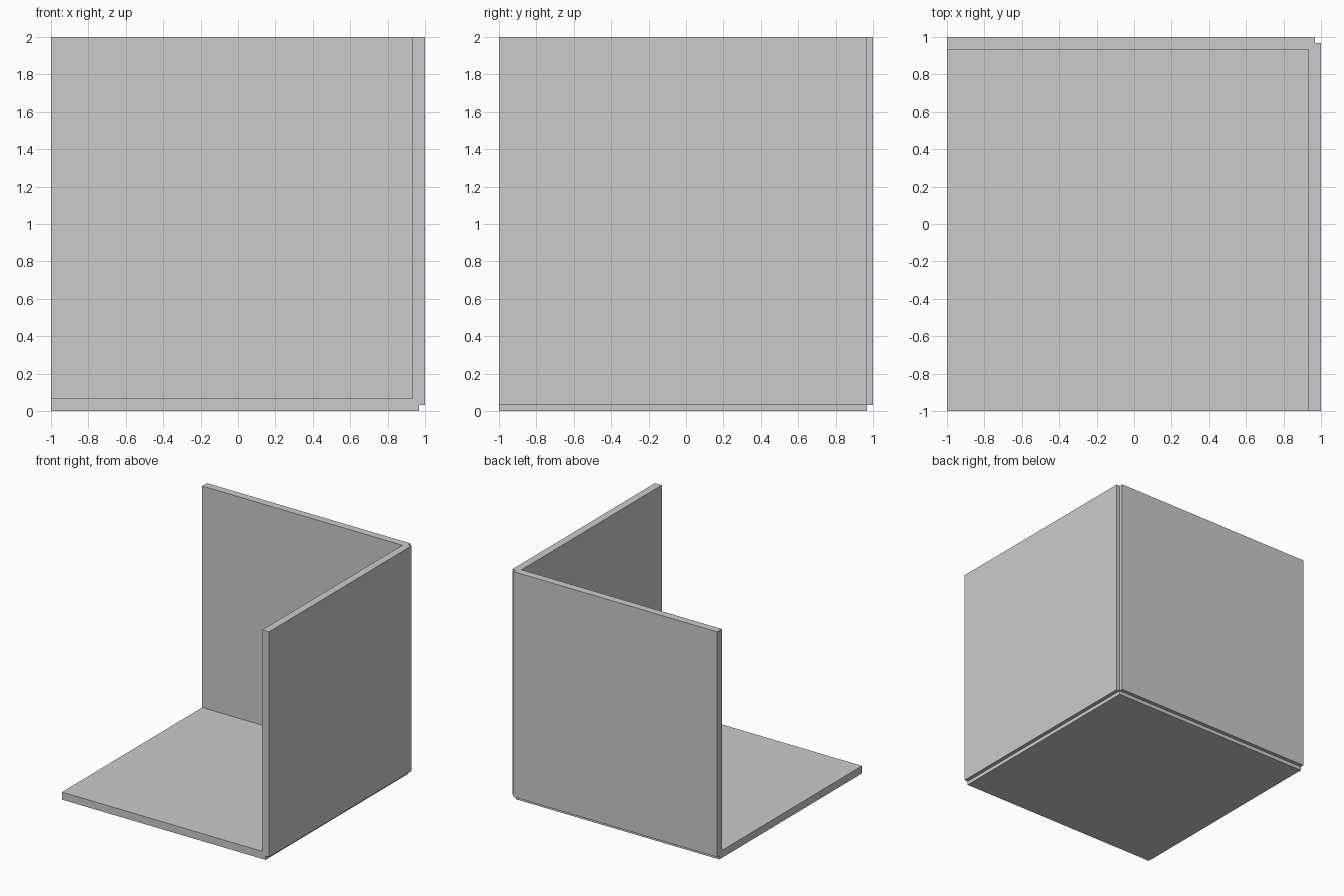
import bpy
import bmesh
from mathutils import Vector

if "Cube" in bpy.data.objects:
    bpy.data.objects.remove(bpy.data.objects["Cube"])

T = 0.066        # panel thickness
E = 1 - T / 2    # panels stop half a thickness short, leaving the stepped seams


def panel(name, lo, hi):
    lo, hi = Vector(lo), Vector(hi)
    bm = bmesh.new()
    bmesh.ops.create_cube(bm, size=1)
    bmesh.ops.scale(bm, vec=hi - lo, verts=bm.verts)
    bmesh.ops.translate(bm, vec=(lo + hi) / 2, verts=bm.verts)
    mesh = bpy.data.meshes.new(name)
    bm.to_mesh(mesh)
    bm.free()
    obj = bpy.data.objects.new(name, mesh)
    bpy.context.collection.objects.link(obj)
    return obj


# Floor, back wall and right wall
corner = panel("open_corner_panels", (-1, -1, 0), (E, E, T))
back = panel("back_wall", (-1, 1 - T, T / 2), (E, 1, 2))
side = panel("side_wall", (1 - T, -1, T / 2), (1, E, 2))

# Fuse the panels into one continuous shell
bpy.context.view_layer.objects.active = corner
for wall in (back, side):
    mod = corner.modifiers.new("join_" + wall.name, 'BOOLEAN')
    mod.operation = 'UNION'
    mod.solver = 'EXACT'
    mod.object = wall
    bpy.ops.object.modifier_apply(modifier=mod.name)
    bpy.data.objects.remove(wall)
